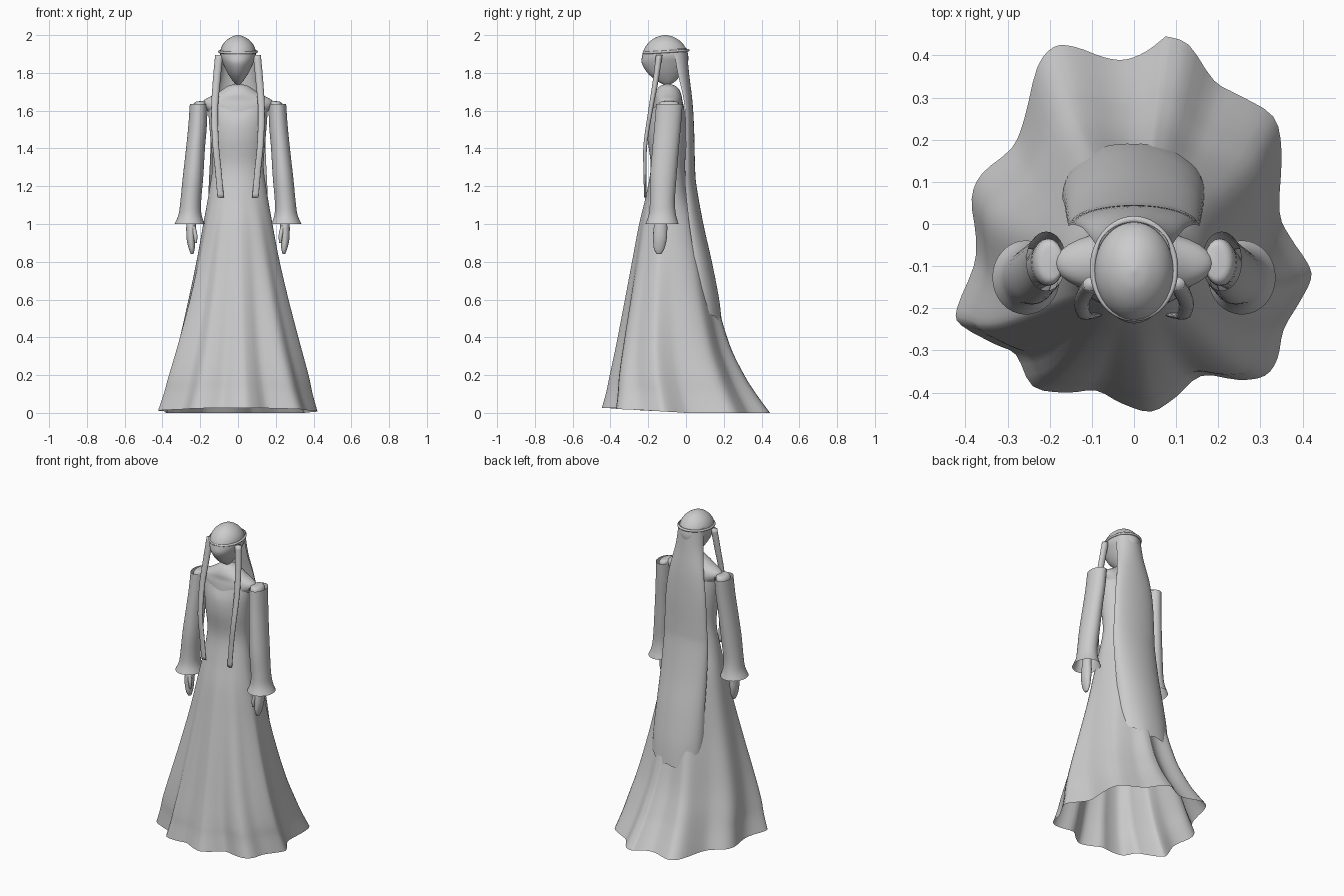
import bpy, bmesh, math
from math import sin, cos, pi, atan2, hypot


def spline(keys, steps=5):
    """Smooth Catmull-Rom interpolation through rows of numbers."""
    out = []
    for i in range(len(keys) - 1):
        p0, p1 = keys[max(i - 1, 0)], keys[i]
        p2, p3 = keys[i + 1], keys[min(i + 2, len(keys) - 1)]
        for k in range(steps):
            t = k / steps
            out.append([0.5 * (2 * b + (c - a) * t + (2 * a - 5 * b + 4 * c - d) * t * t
                               + (3 * b - a - 3 * c + d) * t ** 3)
                        for a, b, c, d in zip(p0, p1, p2, p3)])
    return out + [list(keys[-1])]


def skin(name, rows, wrap=True, caps=False):
    """Join rows of points into one smooth surface."""
    bm = bmesh.new()
    vs = [[bm.verts.new(p) for p in r] for r in rows]
    n = len(vs[0])
    for a, b in zip(vs, vs[1:]):
        for j in range(n if wrap else n - 1):
            k = (j + 1) % n
            bm.faces.new((a[j], a[k], b[k], b[j]))
    if caps:
        bm.faces.new(vs[0])
        bm.faces.new(vs[-1])
    bmesh.ops.recalc_face_normals(bm, faces=bm.faces)
    for f in bm.faces:
        f.smooth = True
    me = bpy.data.meshes.new(name)
    bm.to_mesh(me)
    bm.free()
    ob = bpy.data.objects.new(name, me)
    bpy.context.collection.objects.link(ob)
    return ob


def tube(name, keys, caps=True, n=32, side=1):
    """Loft ellipses given as (z, cx, cy, rx, ry)."""
    rows = [[(side * (cx + rx * cos(2 * pi * j / n)), cy + ry * sin(2 * pi * j / n), z)
             for j in range(n)] for z, cx, cy, rx, ry in spline(keys)]
    return skin(name, rows, caps=caps)


# Gown: elliptical profile with folds that grow towards the wavy hem
hem = [(.075, .445), (.13, .425), (.19, .34), (.25, .305), (.33, .255), (.35, .17), (.345, .03),
       (.37, -.03), (.41, -.09), (.42, -.13), (.39, -.19), (.355, -.25), (.34, -.32), (.31, -.36),
       (.25, -.37), (.16, -.36), (.10, -.41), (.04, -.445), (-.03, -.425), (-.09, -.395),
       (-.16, -.40), (-.24, -.385), (-.28, -.31), (-.33, -.285), (-.41, -.24), (-.42, -.20),
       (-.38, -.10), (-.375, -.03), (-.385, .06), (-.36, .12), (-.29, .18), (-.26, .25),
       (-.23, .37), (-.19, .42), (-.14, .42), (-.07, .395), (-.02, .39), (.03, .41)]


def oval(a, rx, ry):
    return 1 / hypot(cos(a) / rx, sin(a) / ry)


folds = []
for x, y in spline(hem + hem[:1], 3)[:-1]:
    a = atan2(y, x)
    folds.append((a, hypot(x, y) / oval(a, .39, .425)))

# z, half width, front y, back y
profile = [(0, .39, -.425, .425), (.1, .37, -.405, .355), (.2, .355, -.39, .295),
           (.36, .32, -.36, .222), (.6, .265, -.318, .155), (.8, .222, -.283, .113),
           (1.0, .185, -.247, .065), (1.15, .157, -.212, .015), (1.3, .136, -.187, -.005),
           (1.45, .146, -.203, .005), (1.55, .154, -.2, .0), (1.625, .158, -.182, -.012)]
rows = []
for z, rx, yf, yb in spline(profile):
    k = max(0, 1 - z / 1.2)
    yc, ry = (yf + yb) / 2, (yb - yf) / 2
    row = []
    for a, f in folds:
        r = oval(a, rx, ry) * (1 + k * (f - 1))
        lift = .027 * max(0, -sin(a)) * max(0, 1 - z / .2)
        dip = .03 * max(0, -sin(a)) ** 3 * max(0, (z - 1.5) / .125)
        row.append((r * cos(a), yc + r * sin(a), z + lift - dip))
    rows.append(row)
skin("gown", rows)

# Shoulders and chest
tube("bust", [(1.48, 0, -.1, .12, .08), (1.58, 0, -.095, .148, .083), (1.625, 0, -.093, .185, .08),
              (1.655, 0, -.093, .18, .074), (1.685, 0, -.095, .125, .07),
              (1.71, 0, -.095, .085, .06), (1.73, 0, -.096, .055, .042),
              (1.74, 0, -.096, .02, .015)])

# Head
tube("head", [(1.737, 0, -.10, .010, .016), (1.76, 0, -.105, .03, .053), (1.80, 0, -.112, .056, .092),
              (1.85, 0, -.113, .08, .121), (1.89, 0, -.11, .094, .122), (1.93, 0, -.11, .09, .110),
              (1.965, 0, -.11, .069, .083), (1.99, 0, -.11, .036, .045), (2.0, 0, -.11, .004, .005)])

# Circlet
bpy.ops.mesh.primitive_torus_add(major_segments=64, minor_segments=10, major_radius=.1,
                                 minor_radius=.007, location=(0, -.106, 1.912),
                                 rotation=(.06, 0, 0))
ring = bpy.context.object
ring.name = "circlet"
ring.scale = (.98, 1.17, 1)
bpy.ops.object.shade_smooth()

# Long hair sheet down the back: z, half width, centre y, depth of the curve
hair = [(1.93, .085, .004, .07), (1.8, .094, .016, .06), (1.65, .12, .034, .045),
        (1.5, .14, .043, .045), (1.3, .15, .048, .05), (1.2, .155, .056, .06),
        (1.0, .16, .092, .075), (.8, .165, .137, .09), (.6, .17, .176, .1), (.46, .17, .194, .1)]
rows = []
n = 32
for z, w, yb, d in spline(hair):
    row = []
    for j in range(n + 1):
        u = 2 * j / n - 1
        low = max(0, (.8 - z) / .34)
        jag = low * (.12 * u * u + .02 * abs((j % 8) - 4) / 4)
        row.append((w * sin(u * pi / 2), yb - d * (1 - cos(u * pi / 2)) - jag * .2, z + jag))
    rows.append(row)
skin("back_hair", rows, wrap=False)

for s, label in ((1, "left"), (-1, "right")):
    # Front hair strands
    tube(label + "_strand", [(1.895, .1, -.142, .021, .017), (1.75, .114, -.162, .02, .015),
                             (1.6, .124, -.188, .018, .012), (1.42, .118, -.215, .017, .01),
                             (1.28, .104, -.217, .017, .008), (1.14, .092, -.216, .017, .006)],
         n=16, side=s)
    # Open bell sleeves
    tube(label + "_sleeve", [(1.635, .208, -.088, .047, .07), (1.52, .214, -.097, .049, .07),
                             (1.4, .225, -.108, .05, .07), (1.25, .238, -.12, .054, .07),
                             (1.12, .25, -.125, .055, .066), (1.05, .254, -.125, .061, .072),
                             (1.0, .256, -.127, .08, .088)], caps=False, side=s)
    # Arm and hand
    tube(label + "_arm", [(1.65, .19, -.09, .015, .025), (1.63, .202, -.09, .036, .055),
                          (1.5, .212, -.096, .038, .05), (1.25, .235, -.118, .032, .04),
                          (1.05, .248, -.13, .024, .03), (.98, .248, -.135, .026, .036),
                          (.92, .249, -.138, .023, .036), (.87, .245, -.142, .016, .028),
                          (.842, .243, -.143, .007, .013)], n=20, side=s)
    # Thumb
    tube(label + "_thumb", [(.99, .238, -.155, .012, .012), (.94, .226, -.165, .011, .011),
                            (.9, .224, -.166, .006, .006)], n=12, side=s)
